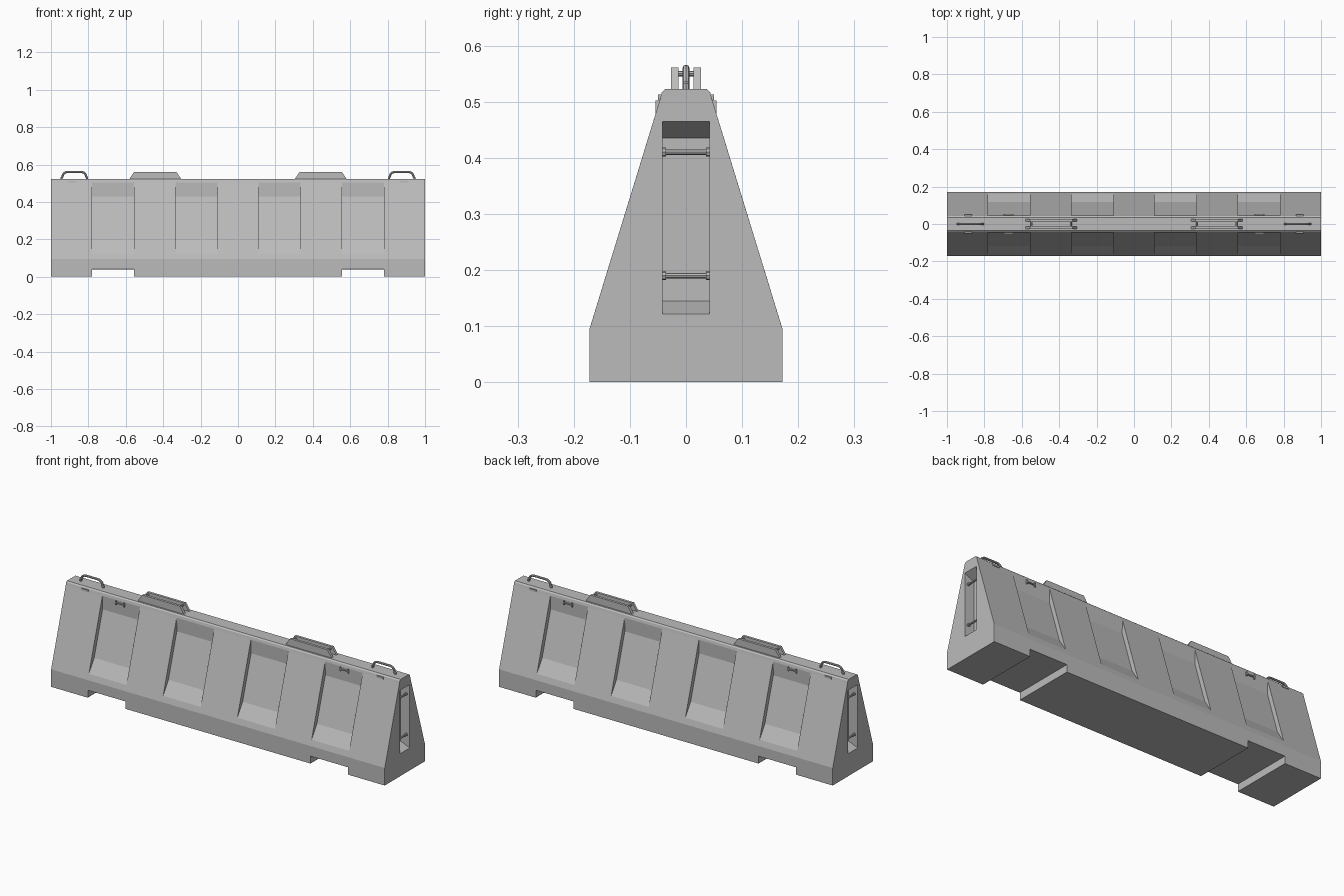
import bpy, bmesh, math
from mathutils import Vector

if "Cube" in bpy.data.objects:
    bpy.data.objects.remove(bpy.data.objects["Cube"])

concrete = bpy.data.materials.new("concrete grey")
concrete.use_nodes = True
grey = (0.5, 0.5, 0.5, 1)
concrete.diffuse_color = grey
concrete.node_tree.nodes["Principled BSDF"].inputs["Base Color"].default_value = grey


def prism(name, points, axis, start, end):
    """Extrude a closed profile along x (points are y, z) or y (points are x, z)."""
    bm = bmesh.new()
    place = (lambda p: (start, *p)) if axis == "x" else (lambda p: (p[0], start, p[1]))
    face = bm.faces.new([bm.verts.new(place(p)) for p in points])
    shift = Vector((end - start, 0, 0) if axis == "x" else (0, end - start, 0))
    made = bmesh.ops.extrude_face_region(bm, geom=[face])["geom"]
    bmesh.ops.translate(bm, vec=shift, verts=[v for v in made if isinstance(v, bmesh.types.BMVert)])
    bmesh.ops.recalc_face_normals(bm, faces=bm.faces)
    mesh = bpy.data.meshes.new(name)
    bm.to_mesh(mesh)
    bm.free()
    mesh.materials.append(concrete)
    obj = bpy.data.objects.new(name, mesh)
    bpy.context.collection.objects.link(obj)
    return obj


def box(name, x0, x1, y0, y1, z0, z1):
    return prism(name, [(x0, z0), (x1, z0), (x1, z1), (x0, z1)], "y", y0, y1)


def rod(name, path, radius):
    curve = bpy.data.curves.new(name, "CURVE")
    curve.dimensions = "3D"
    curve.bevel_depth = radius
    curve.bevel_resolution = 2
    curve.use_fill_caps = True
    spline = curve.splines.new("POLY")
    spline.points.add(len(path) - 1)
    for point, co in zip(spline.points, path):
        point.co = (*co, 1)
    curve.materials.append(concrete)
    obj = bpy.data.objects.new(name, curve)
    bpy.context.collection.objects.link(obj)
    return obj


def apply_modifiers(obj):
    bpy.context.view_layer.update()
    graph = bpy.context.evaluated_depsgraph_get()
    mesh = bpy.data.meshes.new_from_object(obj.evaluated_get(graph))
    obj.modifiers.clear()
    obj.data = mesh


# Barrier body: tapered profile
half = [(0.172, 0), (0.172, 0.095), (0.047, 0.502), (0.043, 0.517), (0.036, 0.523)]
body = prism("barrier_body", half + [(-y, z) for y, z in reversed(half)], "x", -1, 1)

# Cutters: side bays, fork slots and end pockets
cutters = []
bay = [(0.163, 0.125), (0.117, 0.195), (0.045, 0.43), (0.0465, 0.504), (0.2, 0.504), (0.2, 0.125)]
pocket = [(1.05, 0.122), (1, 0.122), (0.945, 0.145), (0.945, 0.435), (1, 0.465), (1.05, 0.465)]
for side in (-1, 1):
    for inner in (0.11, 0.555):
        for face in (-1, 1):
            ends = sorted((side * inner, side * (inner + 0.225)))
            cutters.append(prism("bay_cutter", [(face * y, z) for y, z in bay], "x", *ends))
    ends = sorted((side * 0.555, side * 0.78))
    cutters.append(box("fork_slot_cutter", *ends, -0.3, 0.3, -0.1, 0.04))
    cutters.append(prism("pocket_cutter", [(side * x, z) for x, z in pocket], "y", -0.042, 0.042))
for cutter in cutters:
    mod = body.modifiers.new("cut", "BOOLEAN")
    mod.operation = "DIFFERENCE"
    mod.solver = "EXACT"
    mod.object = cutter
apply_modifiers(body)
for cutter in cutters:
    bpy.data.objects.remove(cutter)

# Slightly softened sharp edges
bevel = body.modifiers.new("soft_edges", "BEVEL")
bevel.width = 0.003
bevel.segments = 2
bevel.limit_method = "ANGLE"
bevel.angle_limit = math.radians(50)
apply_modifiers(body)

for side, label in ((-1, "right"), (1, "left")):
    # Lifting loop on the top, with its anchors
    arc = [(0.05 * math.cos(math.radians(a)), 0.03 * math.sin(math.radians(a))) for a in range(0, 181, 15)]
    path = [(0.068, 0.515), (0.068, 0.53)]
    for i in range(7):
        a = math.radians(i * 15)
        path.append((0.036 + 0.028 * math.cos(a), 0.533 + 0.027 * math.sin(a)))
    path += [(-x, z) for x, z in reversed(path)]
    rod(label + "_lifting_loop", [(side * 0.875 + x, 0, z) for x, z in path], 0.006)
    for face in (-1, 1):
        ys = sorted((face * 0.036, face * 0.05))
        box(label + "_loop_anchor", side * 0.885 - 0.02, side * 0.885 + 0.02, *ys, 0.503, 0.513)

        # Side clip in the outer bay: shelf and two cheeks
        ys = sorted((face * 0.04, face * 0.054))
        cx = side * 0.672
        box(label + "_clip_shelf", cx - 0.026, cx + 0.026, *ys, 0.488, 0.493)
        for end in (-1, 1):
            ex = cx + end * 0.024
            box(label + "_clip_cheek", ex - 0.003, ex + 0.003, *ys, 0.48, 0.502)

        # Pair of trapezoid rails on the top
        cx = side * 0.4425
        outline = [(cx - 0.14, 0.52), (cx + 0.14, 0.52), (cx + 0.113, 0.561), (cx - 0.113, 0.561)]
        ys = sorted((face * 0.0135, face * 0.027))
        prism(label + "_top_rail", outline, "y", *ys)

    # Cross pins between the rails
    for end in (-1, 1):
        x = side * 0.4425 + end * 0.105
        rod(label + "_rail_pin", [(x, -0.02, 0.55), (x, 0.02, 0.55)], 0.005)

    # Connector bars with collars in the end pocket
    for z in (0.19, 0.41):
        x = side * 0.98
        rod(label + "_pocket_bar", [(x, -0.043, z), (x, 0.043, z)], 0.005)
        for face in (-1, 1):
            rod(label + "_bar_collar", [(x, face * 0.036, z), (x, face * 0.043, z)], 0.008)

# Turn rods into meshes with smooth shading
bpy.context.view_layer.update()
bpy.ops.object.select_all(action="DESELECT")
rods = [o for o in bpy.context.collection.objects if o.type == "CURVE" and o.data.materials.get(concrete.name)]
for obj in rods:
    obj.select_set(True)
    bpy.context.view_layer.objects.active = obj
bpy.ops.object.convert(target="MESH")
bpy.ops.object.shade_smooth_by_angle(angle=math.radians(40))
